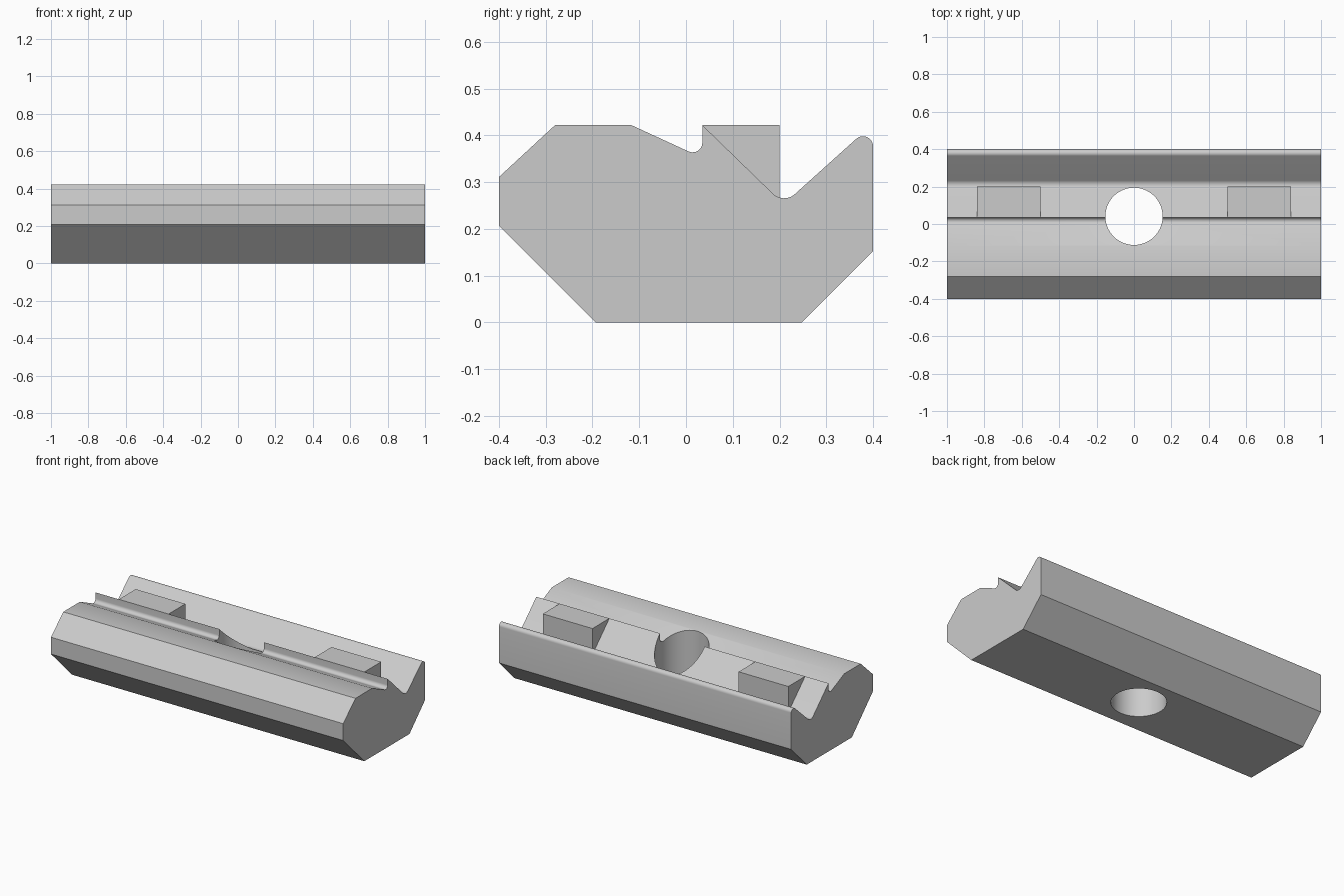
import bpy
import bmesh
import math
from mathutils import Vector

default = bpy.data.objects.get("Cube")
if default:
    bpy.data.objects.remove(default, do_unlink=True)

grey = bpy.data.materials.new("light grey")
grey.use_nodes = True
COLOUR = (0.6, 0.6, 0.6, 1)
grey.diffuse_color = COLOUR
grey.node_tree.nodes["Principled BSDF"].inputs["Base Color"].default_value = COLOUR


def round_corners(corners, steps=10):
    """Turn (y, z, radius) corners into an outline with true arcs."""
    outline = []
    for i, (y, z, radius) in enumerate(corners):
        corner = Vector((y, z))
        if not radius:
            outline.append(corner)
            continue
        before = (Vector(corners[i - 1][:2]) - corner).normalized()
        after = (Vector(corners[(i + 1) % len(corners)][:2]) - corner).normalized()
        half = before.angle(after) / 2
        centre = corner + (before + after).normalized() * radius / math.sin(half)
        start = corner + before * radius / math.tan(half) - centre
        end = corner + after * radius / math.tan(half) - centre
        sweep = start.angle(end)
        for k in range(steps + 1):
            t = k / steps
            point = (start * math.sin((1 - t) * sweep) + end * math.sin(t * sweep)) / math.sin(sweep)
            outline.append(centre + point)
    return outline


def extrude_x(name, outline, x0, x1):
    """Extrude a y-z outline along x."""
    bm = bmesh.new()
    face = bm.faces.new([bm.verts.new((x0, y, z)) for y, z in outline])
    moved = bmesh.ops.extrude_face_region(bm, geom=[face])["geom"]
    bmesh.ops.translate(bm, vec=(x1 - x0, 0, 0),
                        verts=[g for g in moved if isinstance(g, bmesh.types.BMVert)])
    bmesh.ops.recalc_face_normals(bm, faces=bm.faces)
    mesh = bpy.data.meshes.new(name)
    bm.to_mesh(mesh)
    bm.free()
    obj = bpy.data.objects.new(name, mesh)
    bpy.context.collection.objects.link(obj)
    mesh.materials.append(grey)
    return obj


# Rail body: chamfered underside, small groove, ridge, deep valley and rounded lip
TOP = 0.422
RIDGE = 0.035
profile = [
    (-0.193, 0, 0), (0.248, 0, 0), (0.4, 0.152, 0),
    (0.4, 0.425, 0.0215), (0.209, 0.253, 0.034),
    (RIDGE, TOP, 0), (RIDGE, 0.352, 0.021),
    (-0.117, TOP, 0), (-0.28, TOP, 0), (-0.4, 0.311, 0), (-0.4, 0.207, 0),
]
body = extrude_x("rail_body", round_corners(profile), -1, 1)

# Vertical through hole
bpy.ops.mesh.primitive_cylinder_add(vertices=96, radius=0.153, depth=1, location=(0, 0.041, 0.2))
cutter = bpy.context.object
cutter.name = "hole_cutter"
cutter.hide_render = True
cutter.data.materials.append(grey)
cut = body.modifiers.new("through_hole", 'BOOLEAN')
cut.operation = 'DIFFERENCE'
cut.solver = 'EXACT'
cut.object = cutter
bpy.ops.object.select_all(action='DESELECT')
bpy.context.view_layer.objects.active = body
body.select_set(True)
bpy.ops.object.modifier_apply(modifier=cut.name)
bpy.data.objects.remove(cutter, do_unlink=True)
bpy.ops.object.shade_smooth_by_angle(angle=math.radians(30))

# Two wedge blocks sitting on the valley's front slope
wedge = [(RIDGE, TOP), (0.2, TOP), (0.2, 0.255)]
for side, x0, x1 in (("left", 0.5, 0.84), ("right", -0.84, -0.5)):
    extrude_x(side + "_wedge_block", wedge, x0, x1)
